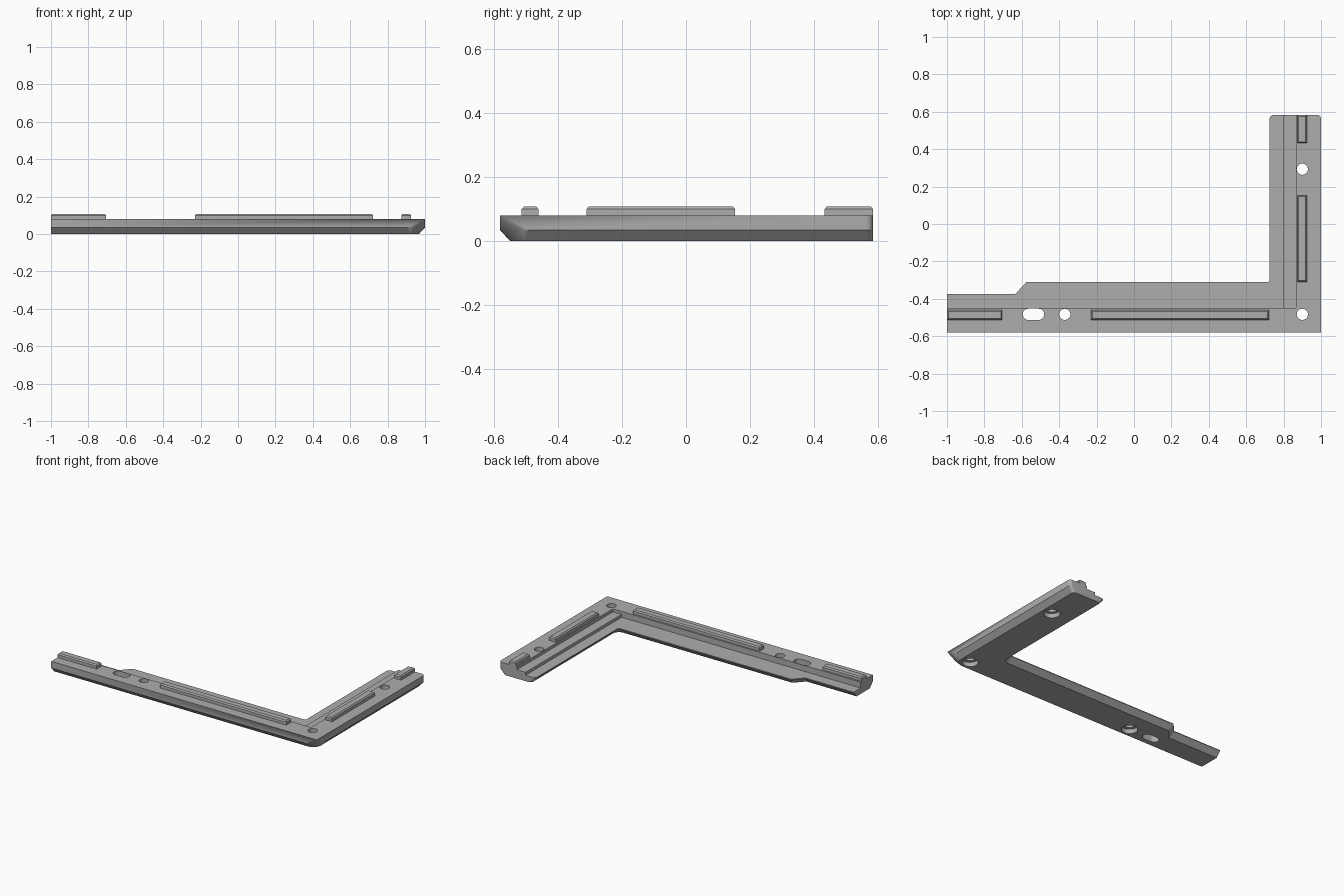
import bpy
import bmesh
from math import cos, sin, radians

cube = bpy.data.objects.get("Cube")
if cube:
    bpy.data.objects.remove(cube, do_unlink=True)

grey = bpy.data.materials.new("plain_grey")
grey.use_nodes = True
grey.diffuse_color = (0.42, 0.42, 0.42, 1)
grey.node_tree.nodes["Principled BSDF"].inputs["Base Color"].default_value = grey.diffuse_color


def arc(cx, cy, r, start, end, n=8):
    angles = [radians(start + (end - start) * k / n) for k in range(n + 1)]
    return [(cx + r * cos(a), cy + r * sin(a)) for a in angles]


def loft(name, loops):
    """Skin a stack of equal-length loops of 3D points and cap both ends."""
    bm = bmesh.new()
    rings = [[bm.verts.new(p) for p in loop] for loop in loops]
    for low, high in zip(rings, rings[1:]):
        for k in range(len(low)):
            j = (k + 1) % len(low)
            bm.faces.new((low[k], low[j], high[j], high[k]))
    bm.faces.new(rings[0][::-1])
    bm.faces.new(rings[-1])
    bmesh.ops.remove_doubles(bm, verts=bm.verts, dist=1e-5)
    bmesh.ops.recalc_face_normals(bm, faces=bm.faces)
    mesh = bpy.data.meshes.new(name)
    bm.to_mesh(mesh)
    bm.free()
    mesh.materials.append(grey)
    obj = bpy.data.objects.new(name, mesh)
    bpy.context.collection.objects.link(obj)
    return obj


def flat(points, z):
    return [(x, y, z) for x, y in points]


def activate(obj):
    bpy.ops.object.select_all(action='DESELECT')
    obj.select_set(True)
    bpy.context.view_layer.objects.active = obj


def cut(target, cutter):
    cutter.hide_render = True
    mod = target.modifiers.new("cut", 'BOOLEAN')
    mod.operation = 'DIFFERENCE'
    mod.solver = 'EXACT'
    mod.object = cutter
    activate(target)
    bpy.ops.object.modifier_apply(modifier=mod.name)
    bpy.data.objects.remove(cutter, do_unlink=True)


# L-shaped outline; inset shrinks the long edges, corner_r rounds the outer corner
BACK, FRONT, INNER_X, INNER_Y = 0.583, -0.58, 0.725, -0.31


def outline(inset, corner_r):
    right, front, rb = 1 - inset, FRONT + inset, 0.022
    pts = [(-1, front)]
    pts += arc(right - corner_r, front + corner_r, corner_r, -90, 0)
    pts += arc(right - rb, BACK - rb, rb, 0, 90)
    pts += arc(INNER_X + inset + rb, BACK - rb, rb, 90, 180)
    pts += arc(INNER_X - 0.012, INNER_Y + 0.012, 0.012 + inset, 0, -90)
    pts += [(-0.575 + inset * 0.4, INNER_Y - inset),
            (-0.635 + inset * 0.4, -0.375 - inset),
            (-1, -0.375 - inset)]
    return pts


# Frame body: bevelled underside, outer corner sharp on top and rounded below
TOP = 0.08
frame = loft("corner_frame", [flat(outline(0.032, 0.06), 0),
                              flat(outline(0, 0.092), 0.035),
                              flat(outline(0, 0), TOP)])

# Stepped rebate along the inside of both arms
steps = [(-1.2, 0.04), (0.80, 0.04), (0.80, 0.06), (0.865, 0.06), (0.865, 0.2), (-1.2, 0.2)]
cut(frame, loft("rebate_cutter", [[(x, y, z) for x, z in steps] for y in (-0.45, 0.8)]))

# Counterbored screw holes
for x, y in ((0.9, 0.293), (0.9, -0.483), (-0.37, -0.483)):
    for r, z in ((0.03, 0.2), (0.05, 0.03)):
        ring = arc(x, y, r, 0, 360, 32)[:-1]
        cut(frame, loft("hole_cutter", [flat(ring, -0.1), flat(ring, z)]))

# Slotted hole
slot = arc(-0.51, -0.483, 0.03, -90, 90, 12) + arc(-0.565, -0.483, 0.03, 90, 270, 12)
cut(frame, loft("slot_cutter", [flat(slot, -0.1), flat(slot, 0.2)]))


# Raised locating ribs with bevelled tops
def rib(name, x0, x1, y0, y1):
    def rect(i):
        return [(x0 + i, y0 + i), (x1 - i, y0 + i), (x1 - i, y1 - i), (x0 + i, y1 - i)]
    return loft(name, [flat(rect(0), TOP - 0.005), flat(rect(0), 0.1), flat(rect(0.007), 0.108)])


rib("front_short_rib", -1, -0.705, -0.512, -0.46)
rib("front_long_rib", -0.23, 0.722, -0.512, -0.46)
rib("side_long_rib", 0.873, 0.925, -0.31, 0.153)
rib("side_short_rib", 0.873, 0.925, 0.432, BACK)

activate(frame)
bpy.ops.object.shade_smooth_by_angle(angle=radians(25))
